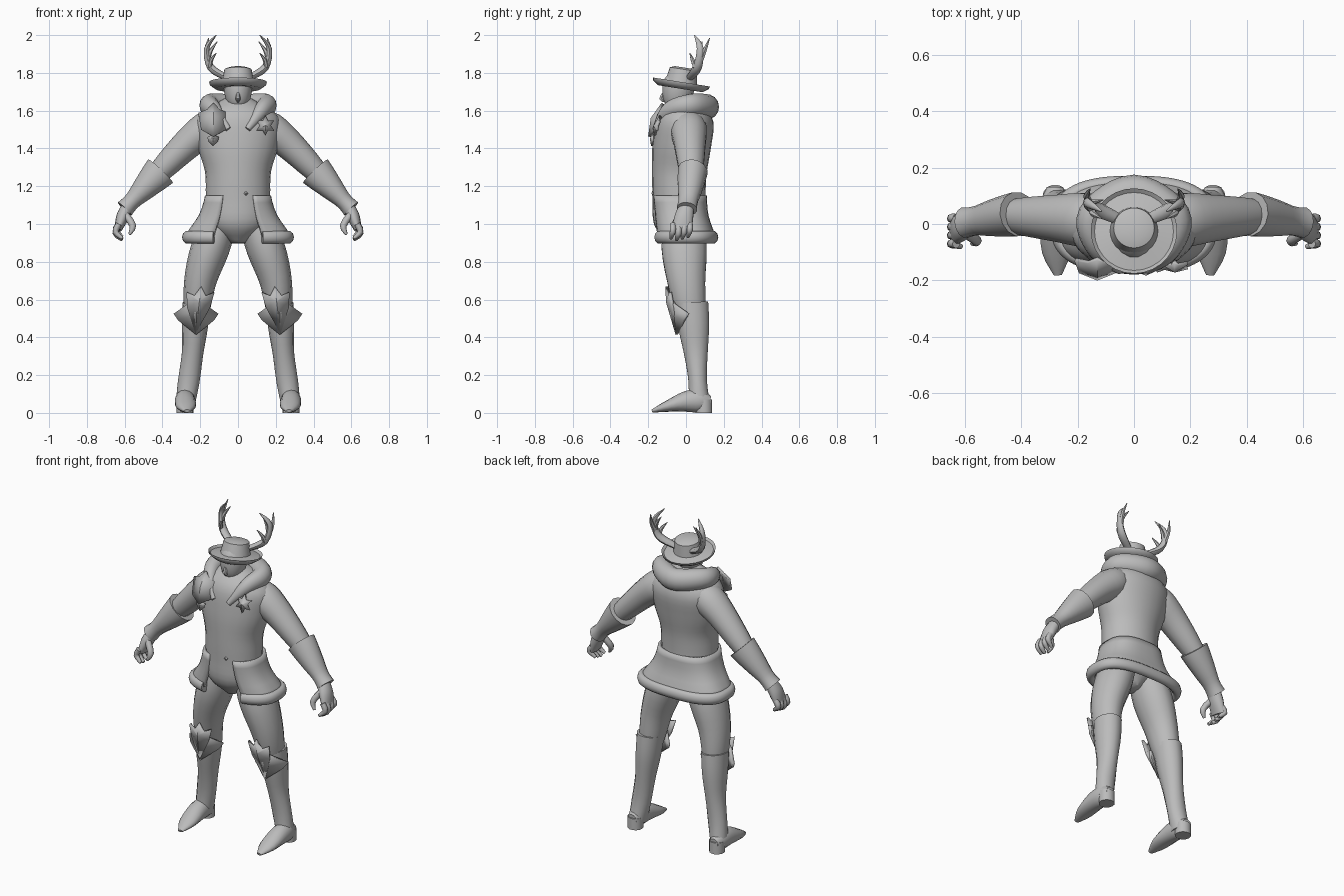
import bpy, bmesh, math
from mathutils import Vector

cube = bpy.data.objects.get("Cube")
if cube:
    bpy.data.objects.remove(cube, do_unlink=True)

grey = bpy.data.materials.new("plain grey")
grey.use_nodes = True
color = (0.5, 0.5, 0.5, 1)
grey.diffuse_color = color
grey.node_tree.nodes["Principled BSDF"].inputs["Base Color"].default_value = color
X, Y, Z = Vector((1, 0, 0)), Vector((0, 1, 0)), Vector((0, 0, 1))


def finish(name, bm, mirror=False, thickness=0, angle=50):
    """Turn a bmesh into a shaded object with its modifiers."""
    bmesh.ops.recalc_face_normals(bm, faces=bm.faces)
    mesh = bpy.data.meshes.new(name)
    bm.to_mesh(mesh)
    bm.free()
    mesh.materials.append(grey)
    ob = bpy.data.objects.new(name, mesh)
    bpy.context.collection.objects.link(ob)
    if thickness:
        solid = ob.modifiers.new("Thickness", 'SOLIDIFY')
        solid.thickness, solid.offset = thickness, 0
    if mirror:
        ob.modifiers.new("Mirror", 'MIRROR').use_mirror_merge = False
    bpy.ops.object.select_all(action='DESELECT')
    ob.select_set(True)
    bpy.context.view_layer.objects.active = ob
    bpy.ops.object.shade_smooth_by_angle(angle=math.radians(angle))
    return ob


def sample(values, t):
    """Smooth spline through evenly spaced values, t from 0 to 1."""
    place = t * (len(values) - 1)
    i = min(int(place), len(values) - 2)
    f = place - i
    a, b, c, d = values[max(i - 1, 0)], values[i], values[i + 1], values[min(i + 2, len(values) - 1)]
    return b + (c - a) * f / 2 + (a - b * 2.5 + c * 2 - d / 2) * f ** 2 + (b * 1.5 - c * 1.5 + d / 2 - a / 2) * f ** 3


def join_rows(bm, rows, closed):
    for low, high in zip(rows, rows[1:]):
        for k in range(0 if closed else 1, len(low)):
            bm.faces.new((low[k - 1], low[k], high[k], high[k - 1]))


def tube(name, path, widths, depths=None, ratio=1, axis=Y, sides=14, steps=12, mirror=True):
    """Loft ellipses along a smooth path; depths lie along the axis."""
    bm = bmesh.new()
    points = [Vector(p) for p in path]
    depths = depths or [w * ratio for w in widths]
    centres = [sample(points, i / steps) for i in range(steps + 1)]
    rings = []
    for i, centre in enumerate(centres):
        along = (centres[min(i + 1, steps)] - centres[max(i - 1, 0)]).normalized()
        across = along.cross(axis).normalized()
        across_size, deep_size = sample(widths, i / steps), sample(depths, i / steps)
        deep = across.cross(along)
        angles = [math.tau * k / sides for k in range(sides)]
        rings.append([bm.verts.new(centre + across * across_size * math.cos(a) + deep * deep_size * math.sin(a))
                      for a in angles])
    join_rows(bm, rings, True)
    bm.faces.new(rings[0])
    bm.faces.new(rings[-1])
    return finish(name, bm, mirror)


def plate(name, outline, y, slope=0.0, bulge=0.015, wrap=0, thickness=0.014, mirror=False):
    """Ridged plate facing the front; slope leans it, wrap bends its sides back."""
    bm = bmesh.new()
    cx = sum(x for x, z in outline) / len(outline)
    cz = sum(z for x, z in outline) / len(outline)
    rim = [bm.verts.new((x, y + slope * (z - cz) + wrap * (x - cx) ** 2, z)) for x, z in outline]
    middle = bm.verts.new((cx, y - bulge, cz))
    for a, b in zip(rim, rim[1:] + rim[:1]):
        bm.faces.new((a, b, middle))
    return finish(name, bm, mirror, thickness, 35)


def shield(cx, cz, width, height, shoulder, low, lean=0):
    """Spiked shield outline with a point at top and bottom."""
    right = [(0, 1), (.4, .6), (1, shoulder), (.8, low), (0, -1)]
    shape = right + [(-x, z) for x, z in reversed(right[1:-1])]
    return [(cx + width * x - lean * z, cz + height * z) for x, z in shape]


def star(cx, cz, points, outer, inner):
    outline = []
    for i in range(points * 2):
        angle, radius = math.pi * i / points, inner if i % 2 else outer
        outline.append((cx + radius * math.sin(angle), cz + radius * math.cos(angle)))
    return outline


def lathe(name, profile):
    bm = bmesh.new()
    verts = [bm.verts.new((r, 0, z)) for r, z in profile]
    edges = [bm.edges.new(pair) for pair in zip(verts, verts[1:])]
    bmesh.ops.spin(bm, geom=verts + edges, axis=Z, cent=(0, 0, 0), steps=28, angle=math.tau)
    bmesh.ops.remove_doubles(bm, verts=bm.verts, dist=0.001)
    return finish(name, bm)


# Coat body, from the crotch to the neck
tube("coat_body", [(0, -.03, .9), (0, -.035, 1.28), (0, .01, 1.66)],
     [.04, .16, .17, .175, .215, .22, .08], [.06, .135, .14, .145, .155, .15, .08],
     sides=24, steps=24, mirror=False)


# Coat skirt, open at the front, flaring down to a padded hem
def skirt_point(turn, drop):
    opening = .38
    angle = opening + turn * (math.tau - 2 * opening)
    s, c = math.sin(angle), -math.cos(angle)
    front, back = -.17 + .02 * drop, sample([.1, .11, .145], drop)
    return Vector((sample([.165, .2, .27], drop) * math.copysign(abs(s) ** .75, s),
                   (front + back) / 2 + (back - front) / 2 * math.copysign(abs(c) ** .75, c),
                   1.15 - .22 * drop))


bm = bmesh.new()
join_rows(bm, [[bm.verts.new(skirt_point(k / 40, row / 6)) for k in range(41)] for row in range(7)], False)
finish("coat_skirt", bm, thickness=.02)
tube("coat_hem", [skirt_point(k / 40, 1) for k in range(41)], [.026, .026], [.034, .034],
     axis=Z, sides=10, steps=60, mirror=False)

# Thick collar running down into lapels
lapel = [(.05, -.165, 1.5), (.125, -.09, 1.6), (.145, .03, 1.63)]
swell = [.014, .04, .055]
tube("collar", lapel + [(0, .115, 1.62)] + [(-x, y, z) for x, y, z in reversed(lapel)],
     swell + [.06] + swell[::-1], ratio=1.1, axis=Z, steps=36, mirror=False)

# Head, neck and nose
tube("head", [(0, -.06, 1.6), (0, -.03, 1.78)], [.025, .055, .072, .075, .06], ratio=1.15, mirror=False)
tube("neck", [(0, -.01, 1.54), (0, -.03, 1.66)], [.06, .05], mirror=False)
tube("nose", [(0, -.115, 1.7), (0, -.13, 1.665), (0, -.11, 1.65)], [.006, .014, .008],
     sides=6, steps=4, mirror=False)

# Hat, tilted up at the front
hat = lathe("hat", [(0, .1), (.045, .1), (.072, .09), (.085, .02), (.14, .01), (.153, .022),
                    (.15, .008), (.12, -.014), (0, -.014)])
hat.location = (0, -.028, 1.73)
hat.rotation_euler.x = math.radians(-9)

# Antlers: one curved beam and three tines on each side
tube("antler_beams", [(.06, .02, 1.775), (.145, .06, 1.83), (.165, .075, 1.93), (.115, .045, 2)],
     [.016, .02, .016, .012, .002], ratio=1.3, sides=8)
tines = {"back": [(.16, .08, 1.87), (.155, .125, 1.985)],
         "inner": [(.16, .07, 1.87), (.11, .085, 1.965)],
         "low": [(.15, .05, 1.83), (.115, .02, 1.905)]}
for name, (root, tip) in tines.items():
    bend = (Vector(root) + Vector(tip)) / 2 + X * .01
    tube(f"antler_{name}_tines", [root, bend, tip], [.014, .011, .002], sides=6, steps=6)

# Sleeves and flared cuffs
tube("sleeves", [(.1, .01, 1.55), (.26, .02, 1.43), (.46, .03, 1.23)], [.07, .092, .082, .068, .05], ratio=1.05)
tube("cuffs", [(.41, .035, 1.28), (.6, .005, 1.08)], [.09, .08, .062, .045, .05],
     [.08, .075, .065, .052, .055], steps=10)

# Hands with curled fingers
tube("palms", [(.575, .01, 1.11), (.61, -.01, 1.04), (.635, -.022, .97)], [.03, .034, .02], [.035, .05, .052])
for i, name in enumerate(["index", "middle", "ring", "little"]):
    y = -.07 + i * .03
    lift = .008 * abs(i - 1)
    tube(f"{name}_fingers", [(.63, y, 1), (.648, y, .95 + lift), (.612, y - .01, .916 + lift)],
         [.016, .016, .009], sides=8, steps=6)
tube("thumbs", [(.595, -.035, 1.05), (.557, -.06, .99), (.575, -.07, .945)], [.018, .018, .007], sides=8, steps=6)

# Trousers and boots
tube("trouser_legs", [(.1, -.015, 1), (.195, 0, .72), (.22, .03, .5)], [.09, .102, .088, .075, .06], ratio=1.2)
tube("boot_shafts", [(.22, .03, .58), (.24, .052, .32), (.28, .07, .04)],
     [.074, .07, .057, .057, .05], [.09, .085, .065, .05, .06])
tube("boot_feet", [(.28, .13, .06), (.28, 0, .06), (.27, -.18, .01)],
     [.03, .06, .055, .03, .008], [.03, .05, .055, .052, .015], axis=X)
tube("boot_heels", [(.28, .095, .07), (.28, .095, 0)], [.045, .045], steps=2)

# Layered knee guards
plate("knee_plates", shield(.21, .545, .072, .125, .75, .1, .015), -.085, -.2, wrap=3, mirror=True)
plate("knee_wings", shield(.222, .515, .114, .1, .1, -.25), -.065, -.15, wrap=6, mirror=True)

# Chest ornaments
plate("chest_shield", shield(-.13, 1.55, .078, .088, .4, -.6), -.155, .4, .025, 3)
plate("shield_pendant", shield(-.132, 1.445, .028, .032, .4, -.2), -.17, .2)
plate("chest_star", star(.145, 1.52, 6, .052, .026), -.15, .3, wrap=2)
plate("coat_button", star(.042, 1.162, 4, .01, .007), -.175, bulge=.004, thickness=.008)
